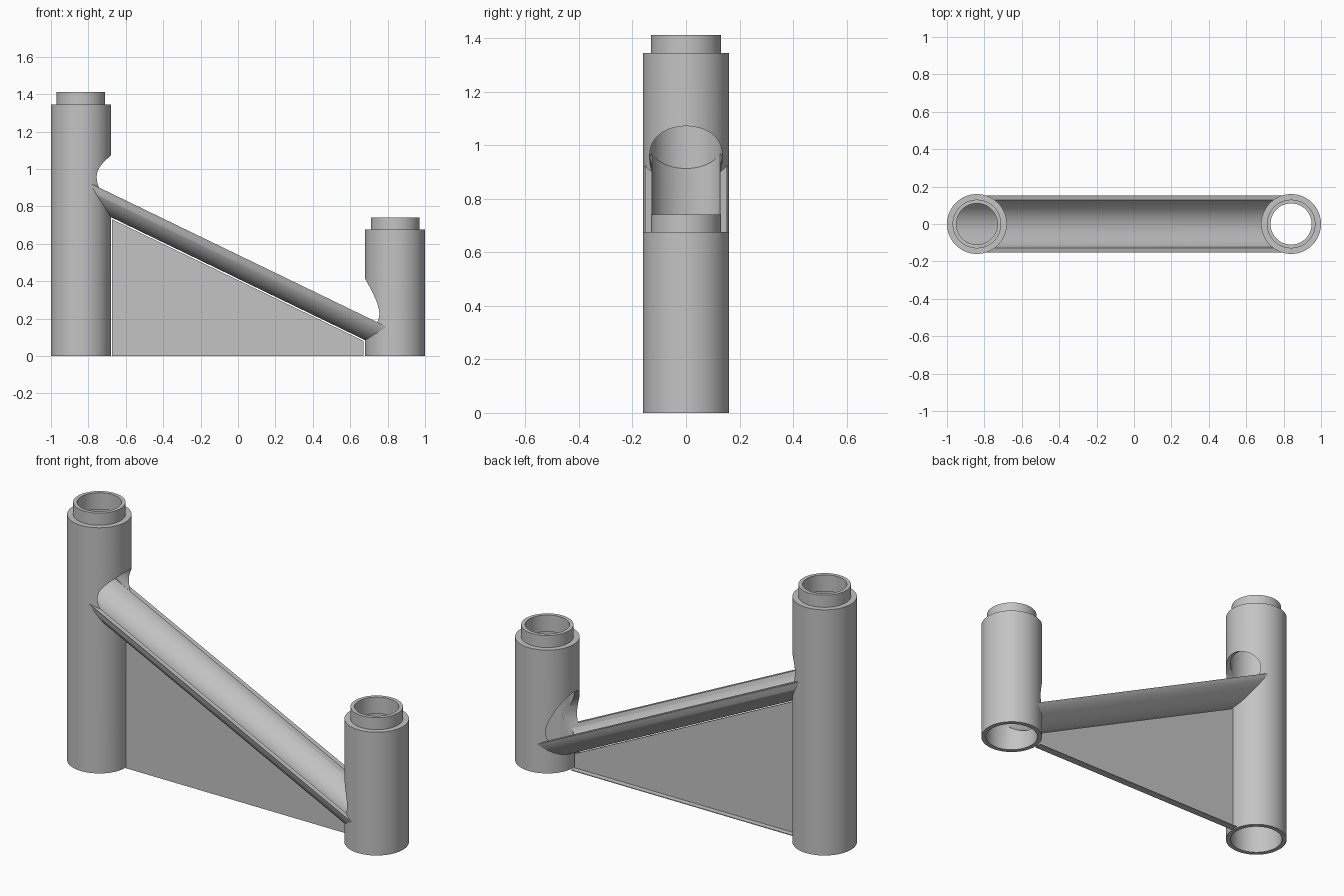
import bpy, bmesh
from math import sin, cos, atan, asin, pi
from mathutils import Vector

cube = bpy.data.objects.get("Cube")
if cube:
    bpy.data.objects.remove(cube, do_unlink=True)

SEG = 96
OUTER, BORE = 0.16, 0.135        # pipe radii shared by towers and trough
TOWER_X = 0.84
SLOPE = atan(0.484)
MID = Vector((0, 0, 0.591))      # ramp axis at x = 0
ALONG = Vector((cos(SLOPE), 0, -sin(SLOPE)))
UP = Vector((sin(SLOPE), 0, cos(SLOPE)))

grey = bpy.data.materials.new("plain grey")
grey.use_nodes = True
colour = (0.55, 0.55, 0.55, 1)
grey.diffuse_color = colour
grey.node_tree.nodes["Principled BSDF"].inputs["Base Color"].default_value = colour


def finish(name, bm):
    bmesh.ops.recalc_face_normals(bm, faces=bm.faces)
    mesh = bpy.data.meshes.new(name)
    bm.to_mesh(mesh)
    bm.free()
    mesh.materials.append(grey)
    ob = bpy.data.objects.new(name, mesh)
    bpy.context.collection.objects.link(ob)
    return ob


def prism(name, points, offset):
    """Extrude a closed outline by an offset."""
    bm = bmesh.new()
    face = bm.faces.new([bm.verts.new(p) for p in points])
    ext = bmesh.ops.extrude_face_region(bm, geom=[face], use_keep_orig=True)
    moved = [g for g in ext["geom"] if isinstance(g, bmesh.types.BMVert)]
    bmesh.ops.translate(bm, verts=moved, vec=offset)
    return finish(name, bm)


def lathe(name, profile, x):
    """Spin a closed radius/height outline around a vertical axis."""
    bm = bmesh.new()
    rings = [[bm.verts.new((x + r * cos(2 * pi * i / SEG), r * sin(2 * pi * i / SEG), z))
              for r, z in profile] for i in range(SEG)]
    n = len(profile)
    for i in range(SEG):
        a, b = rings[i], rings[(i + 1) % SEG]
        for j in range(n):
            k = (j + 1) % n
            bm.faces.new((a[j], b[j], b[k], a[k]))
    return finish(name, bm)


def arc(radius, start, end, steps):
    return [(radius * cos(start + (end - start) * i / steps),
             radius * sin(start + (end - start) * i / steps)) for i in range(steps + 1)]


def ramp_prism(name, outline, x0, x1):
    """Sweep a cross-section along the sloping axis between two x positions."""
    start = MID + ALONG * (x0 / cos(SLOPE))
    pts = [start + Vector((0, y, 0)) + UP * w for y, w in outline]
    return prism(name, pts, ALONG * ((x1 - x0) / cos(SLOPE)))


def cut(ob, helper, operation="DIFFERENCE"):
    mod = ob.modifiers.new("cut", "BOOLEAN")
    mod.operation = operation
    mod.solver = "EXACT"
    mod.object = helper
    bpy.context.view_layer.objects.active = ob
    bpy.ops.object.modifier_apply(modifier=mod.name)


def smooth(ob):
    bpy.ops.object.select_all(action="DESELECT")
    ob.select_set(True)
    bpy.context.view_layer.objects.active = ob
    bpy.ops.object.shade_smooth_by_angle(angle=0.5)


# Hollow towers with a narrower stacking collar
def tower(name, x, shoulder):
    top, ledge = shoulder + 0.066, shoulder - 0.025
    return lathe(name, [(BORE, 0), (OUTER, 0), (OUTER, shoulder), (0.13, shoulder),
                        (0.13, top), (0.11, top), (0.11, ledge), (BORE, ledge)], x)


tall_tower = tower("tall_tower", -TOWER_X, 1.345)
short_tower = tower("short_tower", TOWER_X, 0.675)

# Open trough, slightly less than half a pipe
RIM = -0.045
a_out, a_in = asin(RIM / OUTER), asin(RIM / BORE)
outline = (arc(OUTER, a_out, -pi - a_out, 48) + arc(BORE, -pi - a_in, a_in, 48))
trough = ramp_prism("trough", outline, -1.05, TOWER_X)

# Cutters: sloping ball passage, trough end limit, and short tower bore
passage = ramp_prism("passage_cutter", arc(BORE + 0.0008, 0, 2 * pi, SEG)[:-1],
                     -TOWER_X, TOWER_X)
limit_outline = [(y - TOWER_X, x) for y, x in arc(0.15, pi / 2, 1.5 * pi, 48)]
limit_outline += [(-TOWER_X, -0.2), (1, -0.2), (1, 0.2), (-TOWER_X, 0.2)]
limit = prism("trough_limit", [(x, y, -0.5) for x, y in limit_outline], Vector((0, 0, 2.5)))
bore_outline = arc(BORE + 0.001, 0, 2 * pi, SEG)[:-1]
bore = prism("bore_cutter", [(TOWER_X + x, y, -0.5) for x, y in bore_outline],
             Vector((0, 0, 2)))

cut(tall_tower, passage)
cut(short_tower, passage)
cut(trough, limit, "INTERSECT")
cut(trough, bore)
for helper in (passage, limit, bore):
    bpy.data.objects.remove(helper, do_unlink=True)
for ob in (tall_tower, short_tower, trough):
    smooth(ob)

# Thin support web under the trough, with a narrow foot strip behind it
X0, X1 = -0.674, 0.672
web = [(X0, -0.005, 0), (X1, -0.005, 0), (X1, -0.005, 0.08), (X0, -0.005, 0.731)]
prism("support_web", web, Vector((0, 0.01, 0)))
foot = [(X0, 0, 0), (X1, 0, 0), (X1, 0.035, 0), (X0, 0.035, 0)]
prism("foot_strip", foot, Vector((0, 0, 0.004)))
